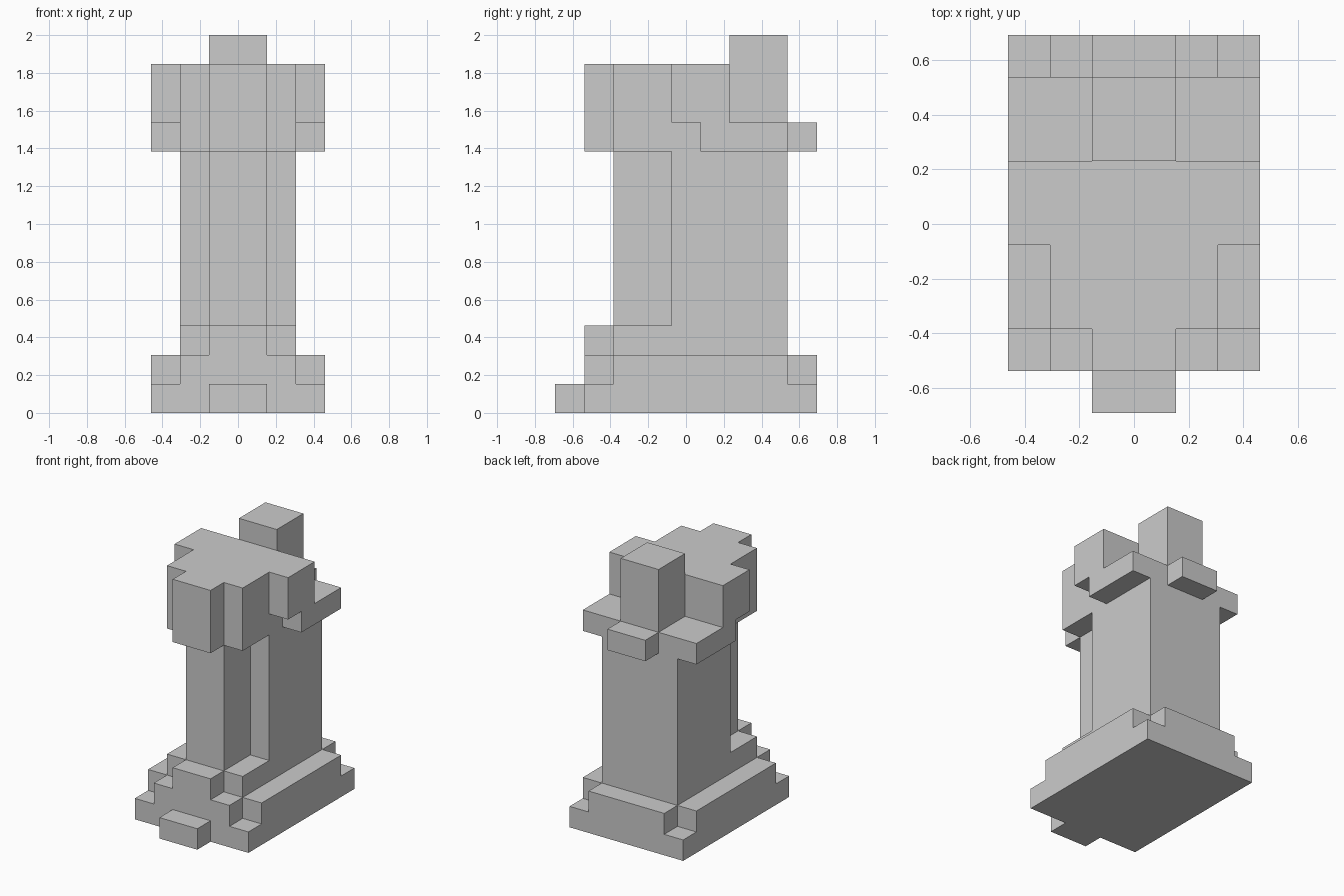
import bpy, bmesh
from mathutils import Vector
from itertools import product

if "Cube" in bpy.data.objects:
    bpy.data.objects.remove(bpy.data.objects["Cube"])

U = 2 / 13                      # size of one block
OFFSET = Vector((0, -4.5, 0))   # y is counted from the front edge

# Each part is a list of boxes in blocks: (half width, y0, y1, z0, z1), mirrored in x
PARTS = {
    "stepped_base": [
        (3, 1, 9, 0, 1), (1, 0, 1, 0, 1),      # ground slab and front step
        (3, 2, 8, 1, 2), (2, 1, 9, 1, 2),      # second tier with notched corners
        (2, 2, 8, 2, 3), (1, 1, 2, 2, 3),      # third tier
    ],
    "shaft": [(2, 4, 8, 3, 9)],
    "front_rib": [(1, 2, 4, 3, 9)],
    "head": [
        (2, 2, 6, 9, 12), (1, 1, 2, 9, 12),    # main block and front boss
        (3, 4, 6, 10, 12),                     # side shoulders
    ],
    "rear_collar": [(3, 5, 8, 9, 10), (1, 8, 9, 9, 10)],
    "rear_turret": [(1, 6, 8, 10, 13)],
}


def cells_of(boxes):
    cells = set()
    for w, y0, y1, z0, z1 in boxes:
        cells.update(product(range(-w, w), range(y0, y1), range(z0, z1)))
    return cells


def face_corners(cell, axis, side):
    """Corners of one side of a block, wound to face outward."""
    a, b = (axis + 1) % 3, (axis + 2) % 3
    corners = []
    for s, t in ((0, 0), (1, 0), (1, 1), (0, 1)):
        p = list(cell)
        p[axis] += side
        p[a] += s
        p[b] += t
        corners.append((Vector(p) + OFFSET) * U)
    return corners if side else corners[::-1]


def build(name, cells, solid):
    """Mesh only the outer skin of a part, then merge flat areas."""
    bm = bmesh.new()
    for cell in sorted(cells):
        for axis, side in product(range(3), (0, 1)):
            neighbour = list(cell)
            neighbour[axis] += 1 if side else -1
            if tuple(neighbour) not in solid:
                bm.faces.new([bm.verts.new(c) for c in face_corners(cell, axis, side)])
    bmesh.ops.remove_doubles(bm, verts=bm.verts, dist=0.001)
    bmesh.ops.dissolve_limit(bm, angle_limit=0.02, verts=bm.verts, edges=bm.edges)
    mesh = bpy.data.meshes.new(name)
    bm.to_mesh(mesh)
    bm.free()
    bpy.context.collection.objects.link(bpy.data.objects.new(name, mesh))


# Faces hidden between touching parts are left out
part_cells = {name: cells_of(boxes) for name, boxes in PARTS.items()}
solid = set().union(*part_cells.values())
for name, cells in part_cells.items():
    build(name, cells, solid)
